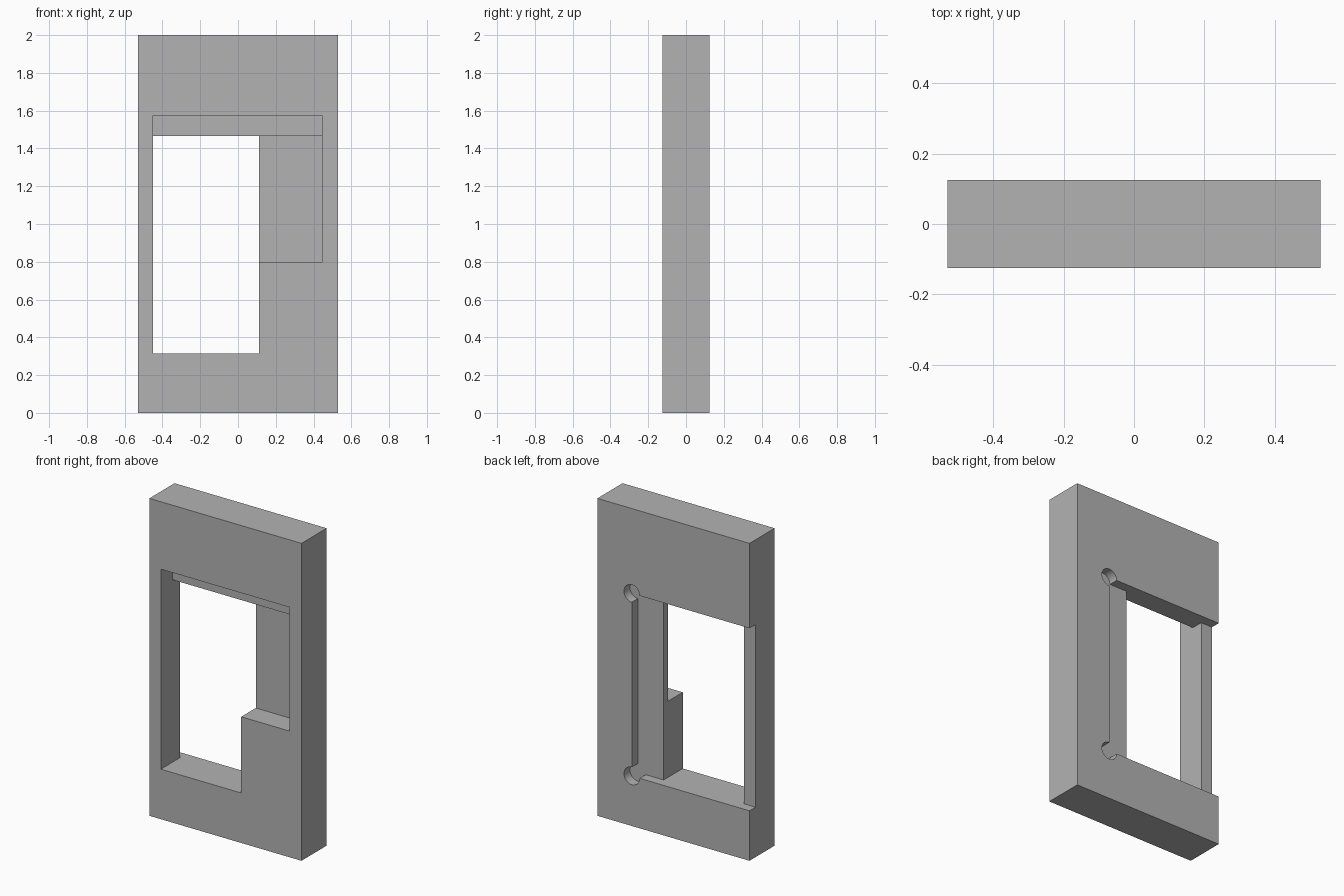
import bpy

old = bpy.data.objects.get("Cube")
if old:
    bpy.data.objects.remove(old, do_unlink=True)

HALF_W, HALF_D, HEIGHT = 0.53, 0.125, 2.0
OUT = 0.3                      # overshoot beyond the body
LOW, HIGH = 0.315, 1.465       # window sill and head
LEFT, MID, RIGHT = -0.45, 0.11, 0.445
RECESS_Y = 0.065               # floor of the back recess

grey = bpy.data.materials.new("plain_grey")
grey.use_nodes = True
colour = (0.45, 0.45, 0.45, 1)
grey.diffuse_color = colour
grey.node_tree.nodes["Principled BSDF"].inputs["Base Color"].default_value = colour


def box(name, x, y, z):
    """Box spanning the given (min, max) pairs."""
    bpy.ops.mesh.primitive_cube_add(size=1, location=[sum(r) / 2 for r in (x, y, z)])
    ob = bpy.context.object
    ob.name = name
    ob.scale = [r[1] - r[0] for r in (x, y, z)]
    bpy.ops.object.transform_apply(location=True, rotation=False, scale=True)
    ob.data.materials.append(grey)
    return ob


def cylinder(name, x, z, radius):
    """Round cutter entering from the back down to the recess floor."""
    bpy.ops.mesh.primitive_cylinder_add(
        vertices=48, radius=radius, depth=OUT,
        location=(x, RECESS_Y + OUT / 2, z), rotation=(1.570796, 0, 0))
    ob = bpy.context.object
    ob.name = name
    bpy.ops.object.transform_apply(location=True, rotation=True, scale=True)
    ob.data.materials.append(grey)
    return ob


# Solid slab
frame = box("frame_panel", (-HALF_W, HALF_W), (-HALF_D, HALF_D), (0, HEIGHT))

cutters = [
    # Through window
    box("window_cutter", (LEFT, MID), (-OUT, OUT), (LOW, HIGH)),
    # Front pocket beside the window
    box("side_pocket_cutter", (0, RIGHT), (-OUT, 0.02), (0.795, HIGH)),
    # Shallower front ledge above the window
    box("top_ledge_cutter", (LEFT, RIGHT), (-OUT, -0.01), (1.3, 1.575)),
    # Back recess, open to one side
    box("back_recess_cutter", (-HALF_W - OUT, 0.29), (RECESS_Y, OUT), (LOW, HIGH)),
]
# Round corner reliefs of the back recess
for label, z in (("lower", LOW), ("upper", HIGH)):
    cutters.append(cylinder(label + "_relief_cutter", 0.29, z, 0.055))

bpy.context.view_layer.objects.active = frame
for cutter in cutters:
    mod = frame.modifiers.new(cutter.name, "BOOLEAN")
    mod.operation = "DIFFERENCE"
    mod.solver = "EXACT"
    mod.object = cutter
    bpy.ops.object.modifier_apply(modifier=mod.name)
for cutter in cutters:
    bpy.data.objects.remove(cutter, do_unlink=True)

# Smooth the reliefs while keeping the edges crisp
bpy.ops.object.select_all(action="DESELECT")
frame.select_set(True)
bpy.context.view_layer.objects.active = frame
bpy.ops.object.shade_smooth_by_angle(angle=0.5)
